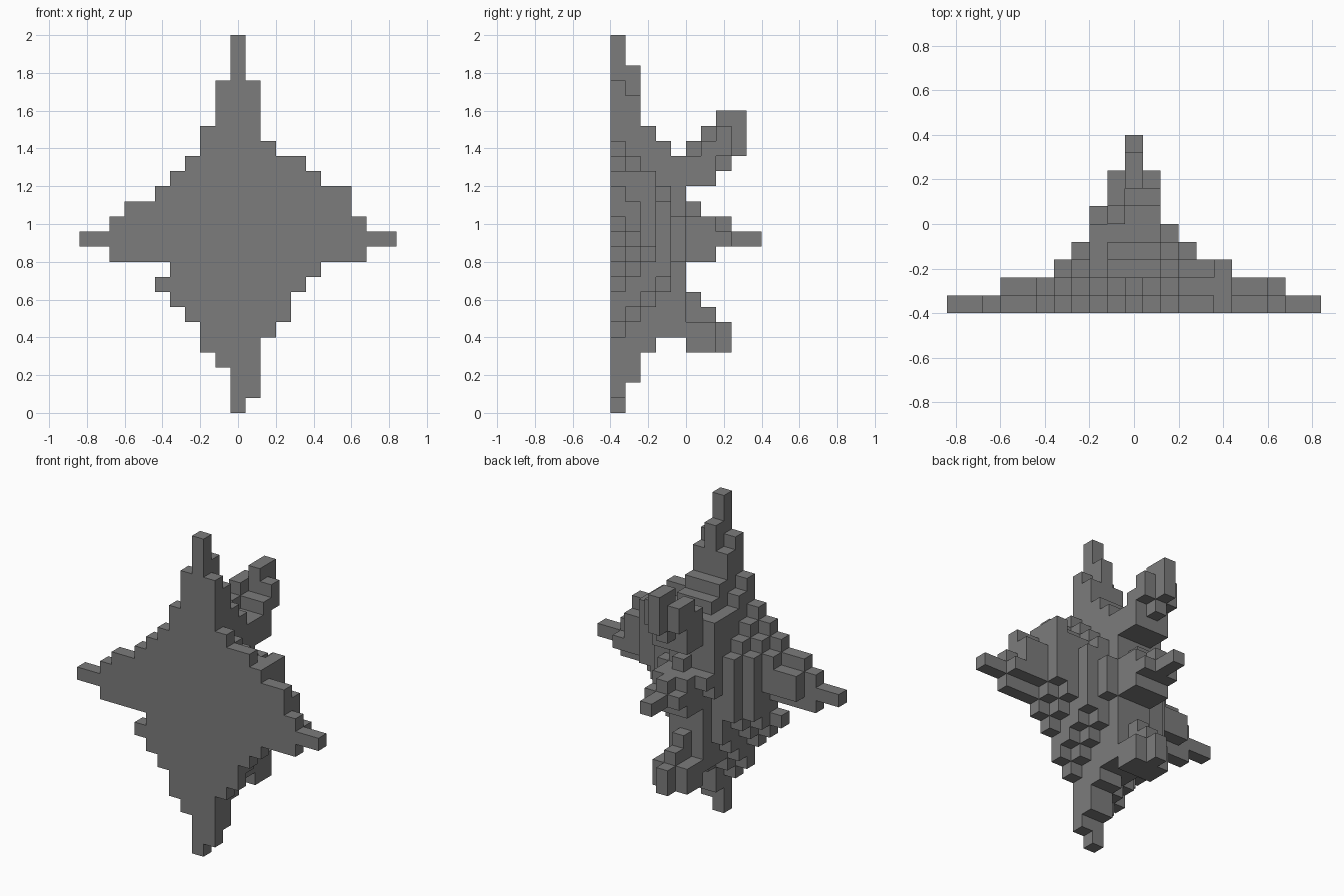
import bpy
import bmesh
from mathutils import Vector

CUBE = 0.08        # edge length of one block
FRONT = -0.4       # y of the flat front face
ROWS = 25

default = bpy.data.objects.get("Cube")
if default:
    bpy.data.objects.remove(default, do_unlink=True)

grey = bpy.data.materials.new("stone_grey")
grey.use_nodes = True
grey.diffuse_color = (0.2, 0.2, 0.2, 1)
grey.node_tree.nodes["Principled BSDF"].inputs["Base Color"].default_value = grey.diffuse_color


def reach_at(outline, row):
    """Reach of an outline, in blocks, interpolated between its points."""
    for (low, start), (high, end) in zip(outline, outline[1:]):
        if low <= row <= high:
            return round(start + (end - start) * (row - low) / (high - low))
    return 0


def star(right_outline, left_outline):
    """One layer of blocks between two stepped outlines."""
    return {(column, 0, row)
            for row in range(ROWS)
            for column in range(-reach_at(right_outline, row), reach_at(left_outline, row) + 1)}


def shrink(cells, low, high, right, left):
    """Next layer back: blocks with a neighbour above and below, kept within limits."""
    return {(x, y + 1, z) for x, y, z in cells
            if (x, y, z + 1) in cells and (x, y, z - 1) in cells
            and low <= z <= high and -right <= x <= left}


def box(near, far, first, last, low, high):
    """Solid box of blocks from inclusive layer, column and row limits."""
    return {(x, y, z)
            for x in range(first, last + 1)
            for y in range(near, far + 1)
            for z in range(low, high + 1)}


def spike(*tiers):
    """Union of centred boxes: near and far layer, half width, low and high row."""
    return set().union(*(box(near, far, -half, half, low, high)
                         for near, far, half, low, high in tiers))


# Flat four-pointed star, outlined by (row, reach) points on each side
front_star = star(
    [(2, 0), (4, 2), (5, 2), (8, 5), (9, 4), (10, 8), (11, 10),
     (13, 7), (14, 5), (17, 2), (19, 1), (21, 1), (22, 0)],
    [(0, 0), (1, 1), (4, 1), (6, 3), (7, 3), (9, 5), (10, 8), (11, 10),
     (13, 7), (14, 7), (15, 5), (18, 1), (21, 1), (22, 0)])

# Layers shrinking towards the back
second_layer = shrink(front_star, 2, 22, 7, 8)
third_layer = shrink(second_layer, 4, 18, 4, 5)
fourth_layer = shrink(third_layer, 5, 17, 3, 3)

# Solid middle with a shelf, a side ridge and a knob on the left shoulder
core = box(3, 4, -1, 1, 5, 16)
core |= box(2, 4, -2, 1, 11, 16)
core |= box(4, 4, 2, 2, 10, 12)
left_knob = box(1, 2, 5, 5, 14, 15)

# Three spikes on the back, the upper one with a raised right edge
upper_spike = spike((5, 5, 1, 15, 16), (6, 6, 1, 15, 17), (7, 7, 1, 17, 18),
                    (7, 7, 0, 16, 19), (8, 8, 0, 17, 19))
upper_spike |= box(5, 6, -1, -1, 16, 17) | box(6, 6, -1, -1, 18, 18)
middle_spike = spike((5, 6, 1, 10, 12), (5, 5, 0, 13, 13), (7, 7, 1, 11, 11),
                     (7, 7, 0, 12, 12), (8, 9, 0, 11, 11))
middle_spike |= box(5, 5, -2, -1, 12, 12)
lower_spike = spike((5, 6, 1, 4, 5), (5, 6, 0, 6, 6), (5, 5, 0, 7, 7), (7, 7, 0, 4, 5))

parts = {
    "front_star": front_star,
    "second_layer": second_layer,
    "third_layer": third_layer,
    "fourth_layer": fourth_layer,
    "core": core,
    "left_knob": left_knob,
    "upper_spike": upper_spike,
    "middle_spike": middle_spike,
    "lower_spike": lower_spike,
}
filled = set().union(*parts.values())


def build(name, cells):
    """Mesh of the outward block faces that no neighbouring block covers."""
    bm = bmesh.new()
    corners = {}

    def corner(point):
        key = tuple(round(value * 2) for value in point)
        if key not in corners:
            x, y, z = point
            corners[key] = bm.verts.new((x * CUBE, FRONT + (y + 0.5) * CUBE, (z + 0.5) * CUBE))
        return corners[key]

    for cell in sorted(cells):
        for axis in range(3):
            for sign in (-1, 1):
                normal = Vector((0, 0, 0))
                normal[axis] = sign
                if tuple(int(value) for value in Vector(cell) + normal) in filled:
                    continue
                side = Vector((0, 0, 0))
                side[(axis + 1) % 3] = 1
                up = normal.cross(side)
                middle = Vector(cell) + normal / 2
                ring = [middle + (side * a + up * b) / 2
                        for a, b in ((-1, -1), (1, -1), (1, 1), (-1, 1))]
                bm.faces.new([corner(point) for point in ring])

    # Merge the coplanar block faces into larger flat ones
    bmesh.ops.dissolve_limit(bm, angle_limit=0.01, verts=bm.verts[:], edges=bm.edges[:])
    mesh = bpy.data.meshes.new(name)
    bm.to_mesh(mesh)
    bm.free()
    mesh.materials.append(grey)
    bpy.context.scene.collection.objects.link(bpy.data.objects.new(name, mesh))


# Blocks shared by two parts belong to the first one
claimed = set()
for part_name, part_cells in parts.items():
    build(part_name, part_cells - claimed)
    claimed |= part_cells
